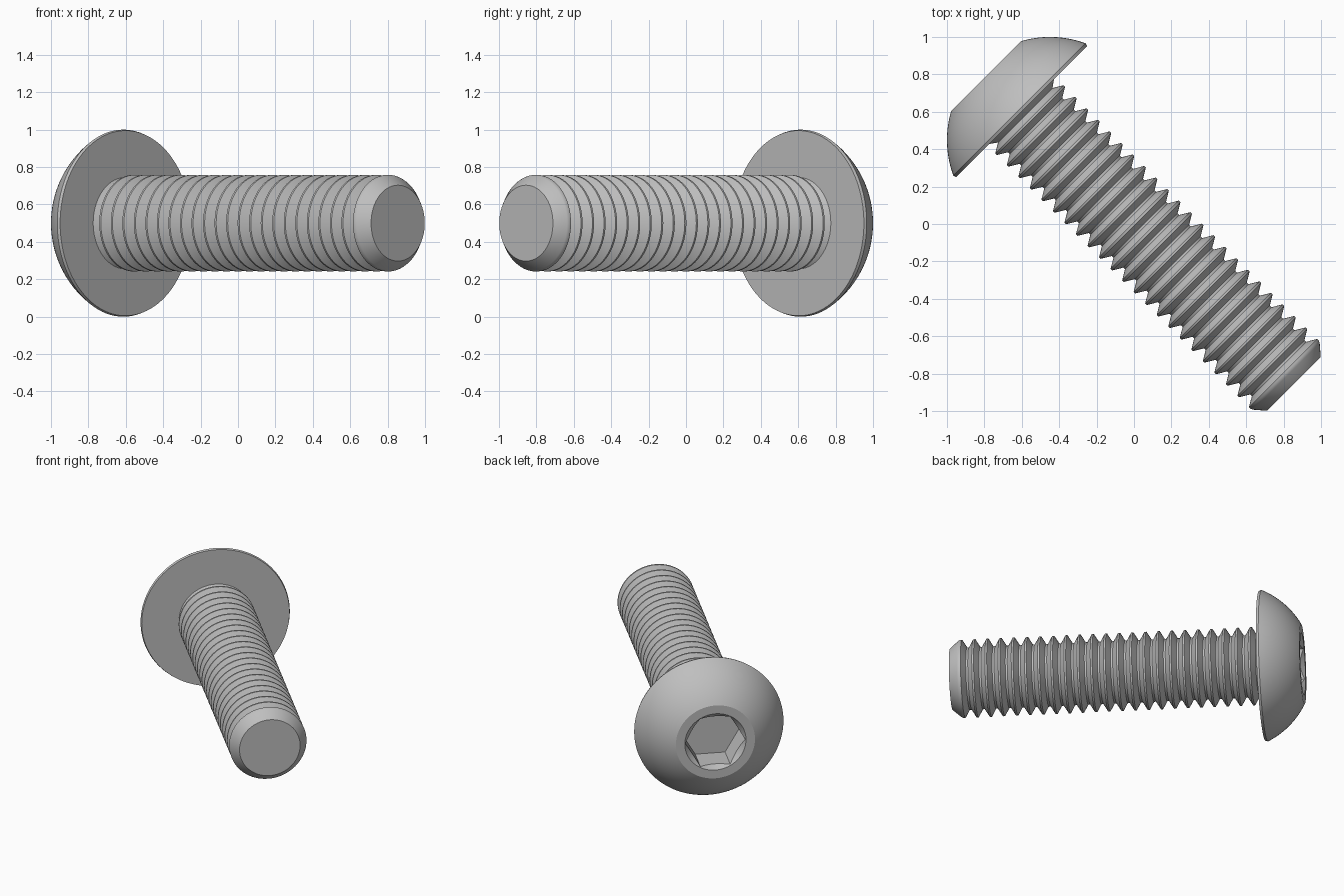
import bpy
import bmesh
from math import sin, cos, pi, sqrt, asin
from mathutils import Matrix, Vector

cube = bpy.data.objects.get("Cube")
if cube:
    bpy.data.objects.remove(cube, do_unlink=True)

steel = bpy.data.materials.new("steel_grey")
steel.use_nodes = True
GREY = (0.52, 0.52, 0.52, 1)
steel.diffuse_color = GREY
steel.node_tree.nodes["Principled BSDF"].inputs["Base Color"].default_value = GREY

# The screw axis lies flat, running diagonally from the head to the tip
side = Vector((1, 1, 0)).normalized()
axis = Vector((1, -1, 0)).normalized()
PLACE = Matrix.Translation((0, 0, 0.5)) @ Matrix((side, (0, 0, 1), axis)).transposed().to_4x4()


def lathe(name, profile, sides=72):
    """Closed solid of revolution from (position along axis, radius) pairs."""
    bm = bmesh.new()
    rings = [[bm.verts.new((r * cos(2 * pi * i / sides), r * sin(2 * pi * i / sides), s))
              for i in range(sides)] for s, r in profile]
    for a, b in zip(rings, rings[1:]):
        for i in range(sides):
            j = (i + 1) % sides
            bm.faces.new((a[i], a[j], b[j], b[i]))
    bm.faces.new(rings[0][::-1])
    bm.faces.new(rings[-1])
    bmesh.ops.recalc_face_normals(bm, faces=bm.faces)
    mesh = bpy.data.meshes.new(name)
    bm.to_mesh(mesh)
    bm.free()
    mesh.materials.append(steel)
    obj = bpy.data.objects.new(name, mesh)
    bpy.context.collection.objects.link(obj)
    obj.matrix_world = PLACE
    return obj


def activate(obj):
    bpy.ops.object.select_all(action="DESELECT")
    obj.select_set(True)
    bpy.context.view_layer.objects.active = obj


# Button head: flat top, spherical dome, thin rim, flat underside
TOP, UNDER = -1.118, -0.85
CENTRE, RADIUS = -0.635, 0.551
low, high = asin(0.265 / RADIUS), asin(0.5 / RADIUS)
dome = []
for i in range(15):
    t = low + (high - low) * i / 14
    dome.append((CENTRE - RADIUS * cos(t), RADIUS * sin(t)))
head = lathe("button_head", dome + [(UNDER, 0.495)], 96)

# Hex socket with a conical lead-in
HEX = 0.2
hex_cutter = lathe("hex_cutter", [(TOP - 0.1, HEX), (TOP + 0.2, HEX)], 6)
cone_cutter = lathe("lead_in_cutter", [(TOP - 0.02, 0.226), (TOP + 0.035, 0.168)], 72)
activate(head)
for cutter in (hex_cutter, cone_cutter):
    cutter.hide_render = True
    cut = head.modifiers.new("socket", "BOOLEAN")
    cut.operation = "DIFFERENCE"
    cut.solver = "EXACT"
    cut.object = cutter
    bpy.ops.object.modifier_apply(modifier=cut.name)
for cutter in (hex_cutter, cone_cutter):
    bpy.data.objects.remove(cutter, do_unlink=True)

# Threaded shank: repeated V ridges with narrow crests, chamfered tip
PITCH, FIRST, COUNT = 0.0872, -0.785, 23
CREST, ROOT = 0.258, 0.206
profile = [(UNDER - 0.02, 0.245), (UNDER, 0.245)]
for k in range(COUNT):
    s = FIRST + k * PITCH
    profile += [(s - 0.037, ROOT), (s - 0.006, CREST), (s + 0.006, CREST)]
    if k < COUNT - 1:
        profile.append((s + 0.037, ROOT))
profile += [(1.152, 0.252), (1.209, 0.203)]
shank = lathe("threaded_shank", profile)

for obj in (head, shank):
    activate(obj)
    bpy.ops.object.shade_smooth_by_angle(angle=pi / 6)
